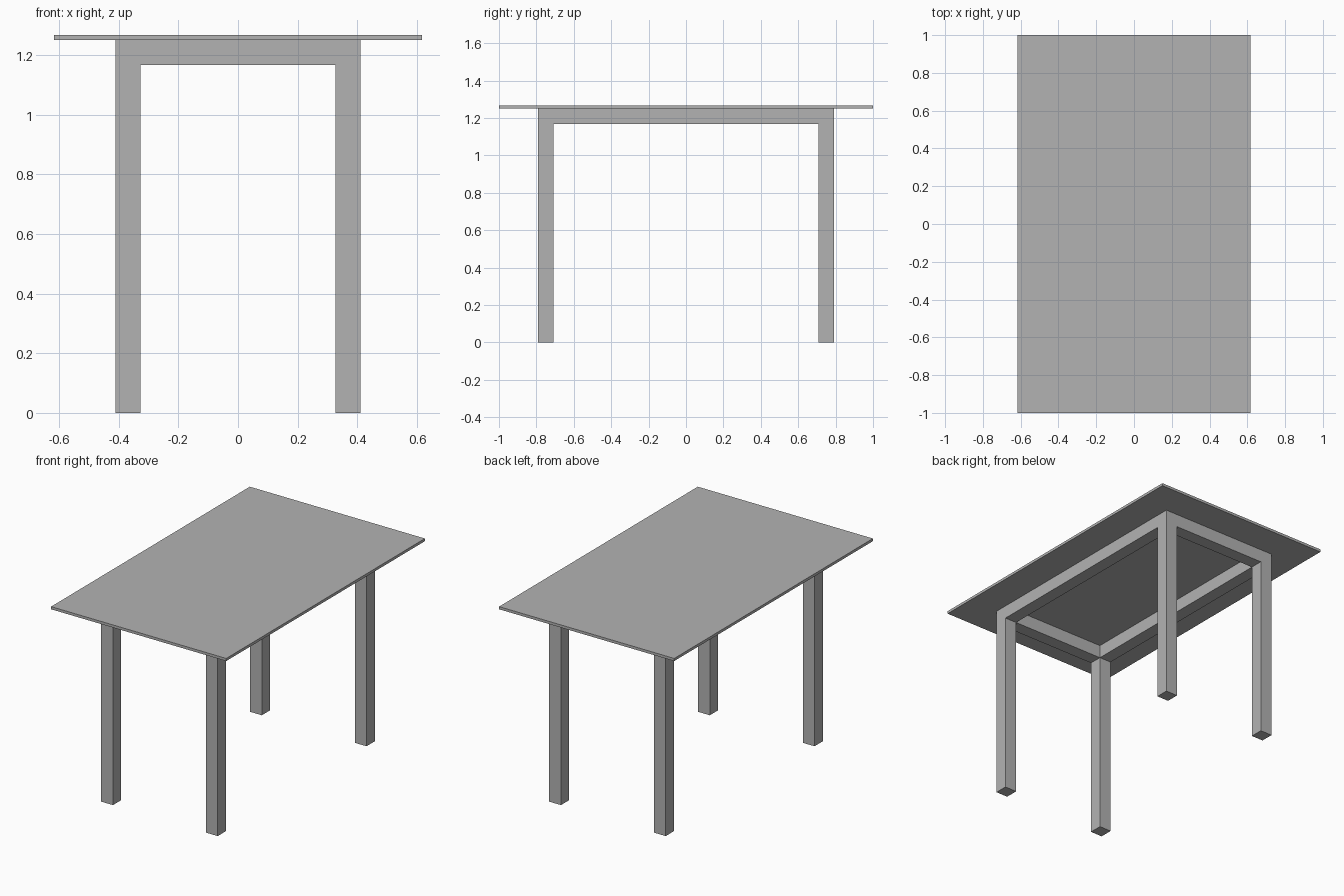
import bpy

cube = bpy.data.objects.get("Cube")
if cube:
    bpy.data.objects.remove(cube, do_unlink=True)

# One plain grey for the whole table
grey = bpy.data.materials.new("plain grey")
grey.use_nodes = True
colour = (0.45, 0.45, 0.45, 1)
grey.diffuse_color = colour
grey.node_tree.nodes["Principled BSDF"].inputs["Base Color"].default_value = colour


def box(name, centre, size):
    bpy.ops.mesh.primitive_cube_add(size=1, location=centre)
    obj = bpy.context.object
    obj.name = name
    obj.scale = size
    bpy.ops.object.transform_apply(location=False, rotation=False, scale=True)
    obj.data.materials.append(grey)
    return obj


WIDTH, LENGTH = 1.234, 2.0
TOP, UNDERSIDE = 1.267, 1.25
BEAM = 0.083
LEG_X, LEG_Y = 0.369, 0.749   # leg centres
RAIL_Z = UNDERSIDE - BEAM / 2

# Thin table top
box("table_top", (0, 0, (TOP + UNDERSIDE) / 2), (WIDTH, LENGTH, TOP - UNDERSIDE))

# Four square legs
for side, sx in (("left", 1), ("right", -1)):
    for end, sy in (("front", -1), ("back", 1)):
        box(f"{end}_{side}_leg", (sx * LEG_X, sy * LEG_Y, UNDERSIDE / 2),
            (BEAM, BEAM, UNDERSIDE))

# Rails fitted between the legs, under the top
for side, sx in (("left", 1), ("right", -1)):
    box(f"{side}_rail", (sx * LEG_X, 0, RAIL_Z), (BEAM, 2 * LEG_Y - BEAM, BEAM))
for end, sy in (("front", -1), ("back", 1)):
    box(f"{end}_rail", (0, sy * LEG_Y, RAIL_Z), (2 * LEG_X - BEAM, BEAM, BEAM))
